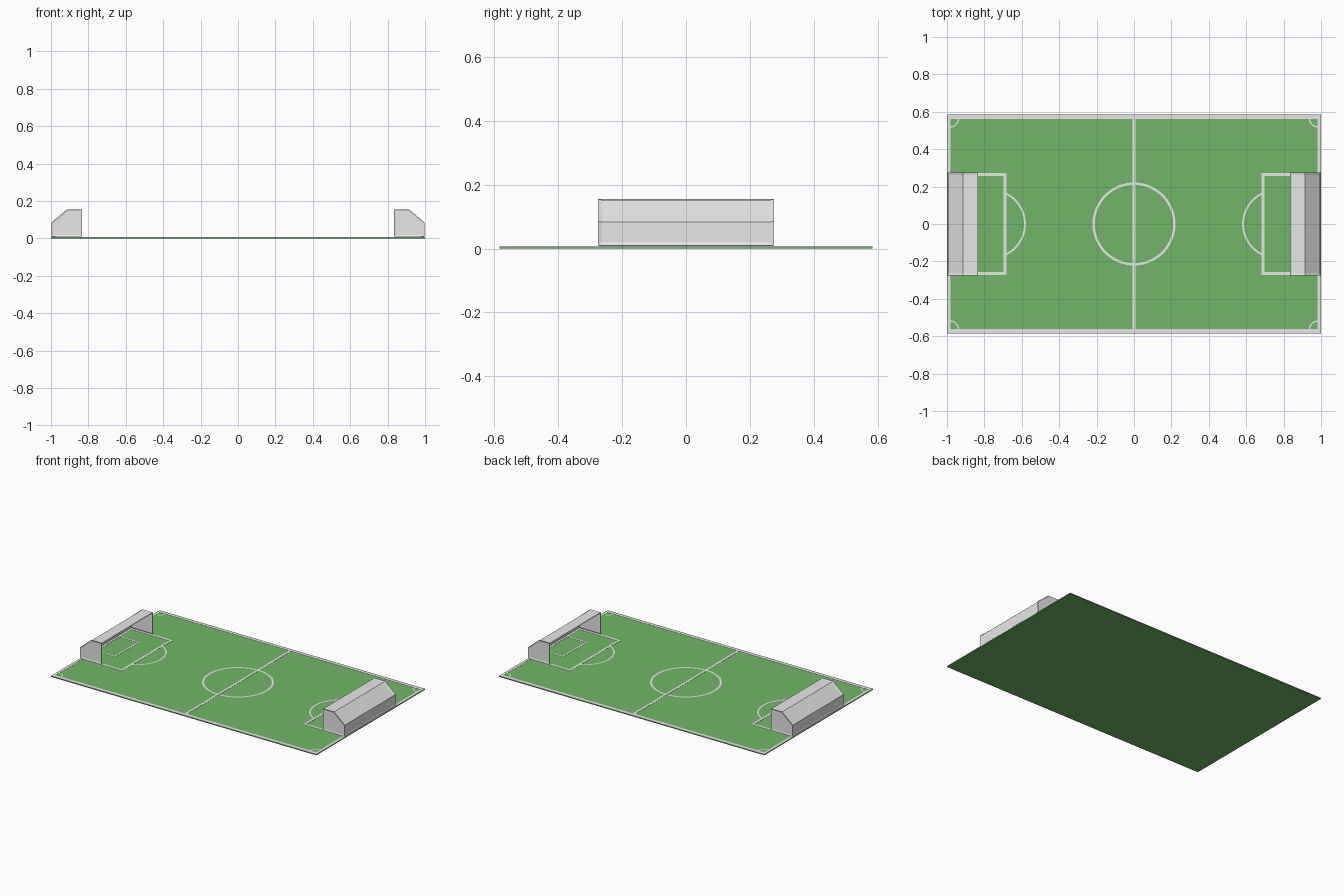
import bpy, bmesh, math
from mathutils import Vector

old = bpy.data.objects.get("Cube")
if old:
    bpy.data.objects.remove(old, do_unlink=True)


def material(name, rgb):
    m = bpy.data.materials.new(name)
    m.use_nodes = True
    m.diffuse_color = (*rgb, 1)
    m.node_tree.nodes["Principled BSDF"].inputs["Base Color"].default_value = (*rgb, 1)
    return m


GREEN = material("grass_green", (0.17, 0.47, 0.14))
WHITE = material("paint_white", (0.8, 0.8, 0.8))
HALF_X, HALF_Y, TOP = 1.0, 0.585, 0.006
LINE = 0.001


def finish(name, bm, mat):
    bmesh.ops.recalc_face_normals(bm, faces=bm.faces)
    mesh = bpy.data.meshes.new(name)
    bm.to_mesh(mesh)
    bm.free()
    mesh.materials.append(mat)
    obj = bpy.data.objects.new(name, mesh)
    bpy.context.collection.objects.link(obj)
    return obj


def box(name, x0, x1, y0, y1, z0=TOP, z1=TOP + LINE, mat=WHITE):
    bm = bmesh.new()
    bmesh.ops.create_cube(bm, size=1)
    for v in bm.verts:
        v.co = Vector((x1 if v.co.x > 0 else x0,
                       y1 if v.co.y > 0 else y0,
                       z1 if v.co.z > 0 else z0))
    return finish(name, bm, mat)


def arc(name, cx, cy, radius, width, start, end, steps):
    # Flat painted band following part of a circle
    bm = bmesh.new()
    rows = []
    for i in range(steps + 1):
        a = start + (end - start) * i / steps
        rows.append([bm.verts.new((cx + r * math.cos(a), cy + r * math.sin(a), TOP + LINE))
                     for r in (radius - width, radius)])
    for (a, b), (c, d) in zip(rows, rows[1:]):
        bm.faces.new((a, b, d, c))
    obj = finish(name, bm, WHITE)
    if obj.data.polygons[0].normal.z < 0:
        obj.data.flip_normals()
    return obj


def goal(name, s):
    # Folded shell, open at the mouth and underneath
    profile = [(0.835, 0.010), (0.997, 0.010), (0.997, 0.085), (0.915, 0.155), (0.835, 0.155)]
    bm = bmesh.new()
    ends = [[bm.verts.new((s * x, y, z)) for x, z in profile] for y in (-0.275, 0.275)]
    sides = [bm.faces.new(e) for e in ends]
    cover = [bm.faces.new((ends[0][i], ends[0][i + 1], ends[1][i + 1], ends[1][i]))
             for i in range(1, 4)]
    bmesh.ops.recalc_face_normals(bm, faces=bm.faces)
    if sides[0].normal.y > 0:
        bmesh.ops.reverse_faces(bm, faces=bm.faces)
    # Net panels sit slightly inside the frame
    bmesh.ops.inset_individual(bm, faces=sides, thickness=0.010, depth=-0.003)
    bmesh.ops.inset_region(bm, faces=cover, thickness=0.012, depth=-0.003, use_boundary=True)
    obj = finish(name, bm, WHITE)
    shell = obj.modifiers.new("shell", "SOLIDIFY")
    shell.thickness = 0.004
    shell.offset = -1


# Grass slab
box("pitch", -HALF_X, HALF_X, -HALF_Y, HALF_Y, 0, TOP, GREEN)

# Boundary, halfway line and centre circle
box("halfway_line", -0.008, 0.008, -HALF_Y, HALF_Y)
arc("centre_circle", 0, 0, 0.222, 0.013, 0, math.tau, 64)
for s, side in ((1, "left"), (-1, "right")):
    box(side + "_end_line", *sorted((s * 0.982, s * HALF_X)), -HALF_Y, HALF_Y)
for t, end in ((-1, "front"), (1, "back")):
    box(end + "_touch_line", -HALF_X, HALF_X, *sorted((t * 0.561, t * HALF_Y)))


def marked_area(name, s, edge, half, width):
    box(name + "_face", *sorted((s * edge, s * (edge + width))), -half, half)
    for t, end in ((-1, "front"), (1, "back")):
        box(f"{name}_{end}", *sorted((s * edge, s * 0.99)),
            *sorted((t * (half - width), t * half)))


# Markings and goal at each end
for s, side in ((1, "left"), (-1, "right")):
    marked_area(side + "_penalty_area", s, 0.682, 0.272, 0.016)
    marked_area(side + "_goal_area", s, 0.835, 0.132, 0.010)
    middle = math.pi if s > 0 else 0
    spread = math.radians(66)
    arc(side + "_penalty_arc", s * 0.764, 0, 0.186, 0.010, middle - spread, middle + spread, 32)
    for t, end in ((-1, "front"), (1, "back")):
        inward = math.atan2(-t, -s)
        arc(f"{side}_{end}_corner_arc", s * 0.982, t * 0.563, 0.047, 0.007,
            inward - math.pi / 4, inward + math.pi / 4, 12)
    goal(side + "_goal", s)
